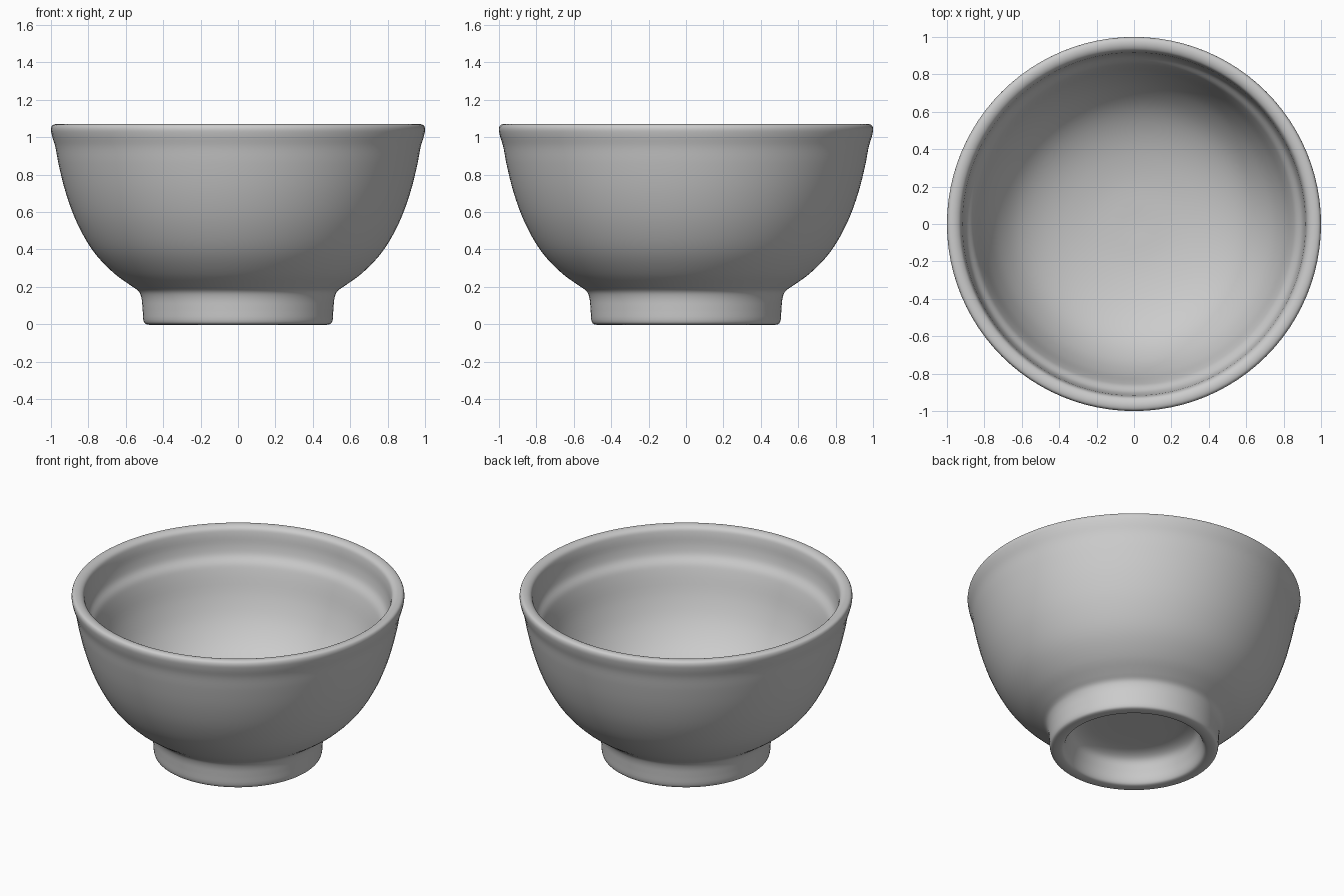
import bpy, bmesh, math
from mathutils import Vector

cube = bpy.data.objects.get("Cube")
if cube:
    bpy.data.objects.remove(cube, do_unlink=True)

SEGMENTS = 96


def make_material(name, color):
    mat = bpy.data.materials.new(name)
    mat.use_nodes = True
    mat.diffuse_color = color
    mat.node_tree.nodes["Principled BSDF"].inputs["Base Color"].default_value = color
    return mat


def smooth_profile(points, steps=4):
    """Catmull-Rom curve through (radius, height) points, spaced to avoid overshoot."""
    p = [Vector(q) for q in points]
    p = [2 * p[0] - p[1]] + p + [2 * p[-1] - p[-2]]
    out = []
    for a, b, c, d in zip(p, p[1:], p[2:], p[3:]):
        t1 = (a - b).length ** 0.5
        t2 = t1 + (b - c).length ** 0.5
        t3 = t2 + (c - d).length ** 0.5
        for i in range(steps):
            t = t1 + (t2 - t1) * i / steps
            a1 = a.lerp(b, t / t1)
            a2 = b.lerp(c, (t - t1) / (t2 - t1))
            a3 = c.lerp(d, (t - t2) / (t3 - t2))
            out.append(a1.lerp(a2, t / t2).lerp(a2.lerp(a3, (t - t1) / (t3 - t1)),
                                                (t - t1) / (t2 - t1)))
    return out + [p[-2]]


def lathe(name, profile, material):
    bm = bmesh.new()
    verts = [bm.verts.new((r, 0, z)) for r, z in profile]
    edges = [bm.edges.new(pair) for pair in zip(verts, verts[1:])]
    bmesh.ops.spin(bm, geom=verts + edges, cent=(0, 0, 0), axis=(0, 0, 1),
                   angle=math.tau, steps=SEGMENTS, use_merge=True)
    bmesh.ops.remove_doubles(bm, verts=bm.verts[:], dist=0.0002)
    bmesh.ops.recalc_face_normals(bm, faces=bm.faces[:])
    mesh = bpy.data.meshes.new(name)
    bm.to_mesh(mesh)
    bm.free()
    mesh.materials.append(material)
    for poly in mesh.polygons:
        poly.use_smooth = True
    obj = bpy.data.objects.new(name, mesh)
    bpy.context.collection.objects.link(obj)
    return obj


# Closed wall section, from the underside centre out, up and back inside
underside = [(0, 0.18), (0.20, 0.18), (0.32, 0.17), (0.375, 0.14), (0.40, 0.08),
             (0.42, 0.015), (0.435, 0.0)]
foot = [(0.49, 0.0), (0.503, 0.012), (0.51, 0.08), (0.516, 0.14), (0.53, 0.175),
        (0.57, 0.205)]
outer_wall = [(0.66, 0.27), (0.77, 0.385), (0.86, 0.54), (0.92, 0.70),
              (0.96, 0.86), (0.977, 0.95), (0.995, 1.01)]
rim = [(1.0, 1.045), (0.993, 1.063), (0.975, 1.07), (0.95, 1.067), (0.93, 1.053),
       (0.92, 1.02)]
inner_wall = [(0.912, 0.95), (0.897, 0.895), (0.865, 0.85), (0.845, 0.80),
              (0.80, 0.66), (0.73, 0.52), (0.62, 0.395), (0.47, 0.31),
              (0.25, 0.255), (0, 0.24)]

glaze = make_material("grey ceramic", (0.6, 0.6, 0.6, 1))
lathe("bowl", smooth_profile(underside + foot + outer_wall + rim + inner_wall), glaze)
